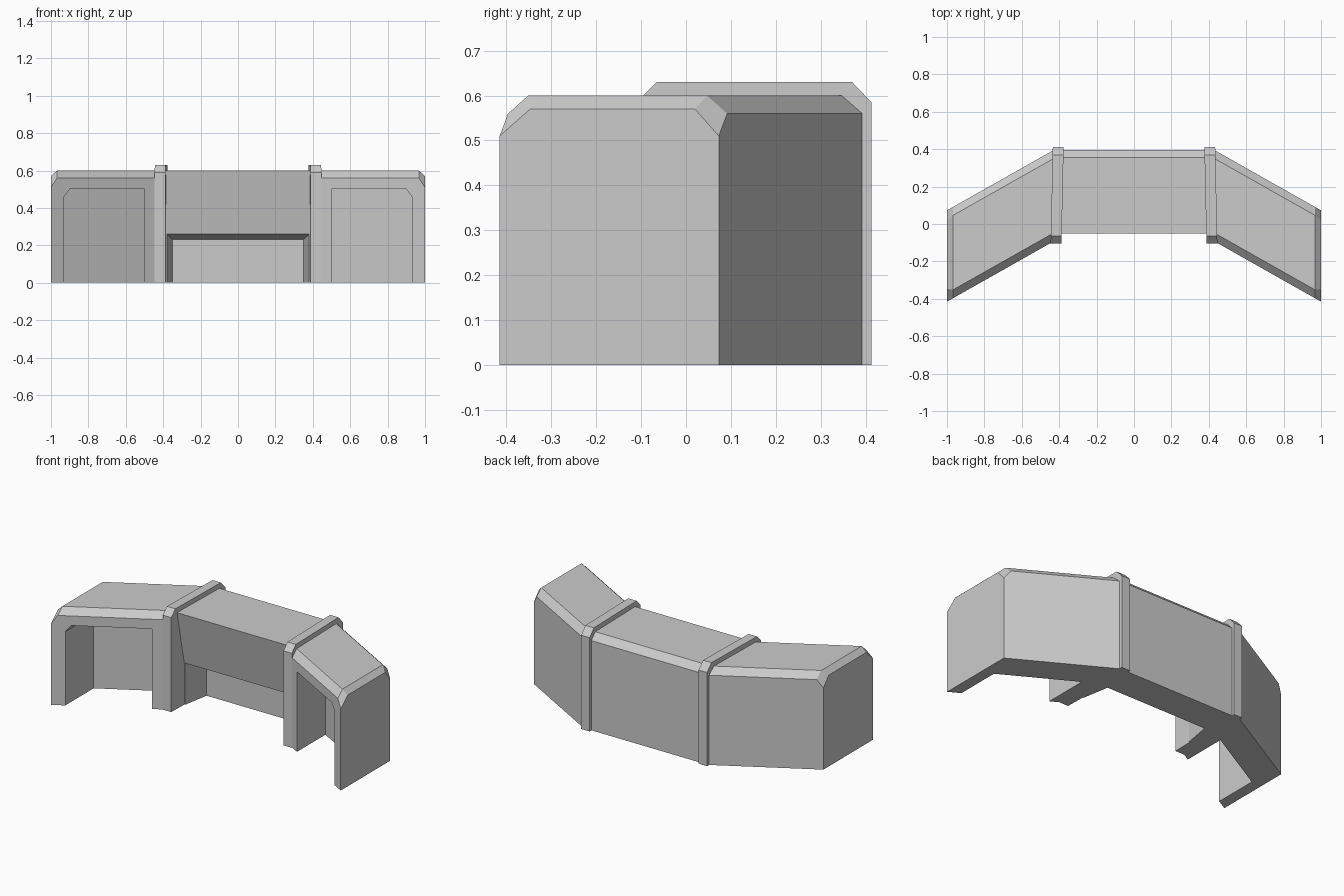
import bpy, bmesh

if "Cube" in bpy.data.objects:
    bpy.data.objects.remove(bpy.data.objects["Cube"])

SLOPE = 0.565  # how fast the wings sweep forward


def loft(name, rings):
    """Solid through matching rings of points, capped at both ends."""
    bm = bmesh.new()
    vs = [[bm.verts.new(p) for p in ring] for ring in rings]
    n = len(vs[0])
    for a, b in zip(vs, vs[1:]):
        for i in range(n):
            j = (i + 1) % n
            bm.faces.new((a[i], a[j], b[j], b[i]))
    bm.faces.new(vs[0])
    bm.faces.new(vs[-1])
    bmesh.ops.recalc_face_normals(bm, faces=bm.faces)
    me = bpy.data.meshes.new(name)
    bm.to_mesh(me)
    bm.free()
    ob = bpy.data.objects.new(name, me)
    bpy.context.collection.objects.link(ob)
    return ob


def cut(ob, cutter):
    mod = ob.modifiers.new("opening", 'BOOLEAN')
    mod.operation = 'DIFFERENCE'
    mod.solver = 'EXACT'
    mod.object = cutter
    cutter.hide_render = True
    cutter.hide_set(True)


# Centre desk: front leans inward, back edge chamfered
profile = [(-.05, .6), (.355, .6), (.395, .56), (.395, 0), (.02, 0), (.02, .26)]
centre = loft("centre_desk", [[(x, y, z) for y, z in profile] for x in (-.4, .4)])

# Tapered recess under the centre desk
recess = []
for y in (-.08, .19):
    t = (.19 - y) * .03 / .17
    w, h = .35 + t, .23 + t
    recess.append([(-w, y, -.1), (w, y, -.1), (w, y, h), (-w, y, h)])
cut(centre, loft("recess_cutter", recess))


def wing_ring(s, x, front, back, shoulder, top, inset_f, inset_b):
    d = (1 - x) * SLOPE
    pts = [(front, 0), (front, shoulder), (front + inset_f, top),
           (back - inset_b, top), (back, shoulder), (back, 0)]
    return [(s * x, y + d, z) for y, z in pts]


for s, side in ((-1, "left"), (1, "right")):
    # Swept wing desk with chamfered top and outer end
    wing = loft(side + "_wing", [
        wing_ring(s, .4, -.415, .073, .56, .6, .045, .045),
        wing_ring(s, .967, -.415, .073, .56, .6, .045, .045),
        wing_ring(s, 1.0, -.415, .073, .51, .57, .068, .053)])

    # Kneehole pushed straight back into the wing
    hole = [(.5, -.1), (.93, -.1), (.93, .46), (.90, .5), (.5, .5)]
    front = [(s * x, -.8, z) for x, z in hole]
    rear = [(s * x, -.135 + (1 - x) * SLOPE, z) for x, z in hole]
    cut(wing, loft(side + "_kneehole_cutter", [front, rear]))

    # Raised divider band, slightly turned, with chamfered corners
    band = [(-.105, 0), (-.105, .59), (-.065, .63), (.37, .63),
            (.413, .585), (.413, 0)]
    loft(side + "_divider", [
        [(s * (.411 + dx - .022 * (y - .15)), y, z) for y, z in band]
        for dx in (-.029, .029)])
